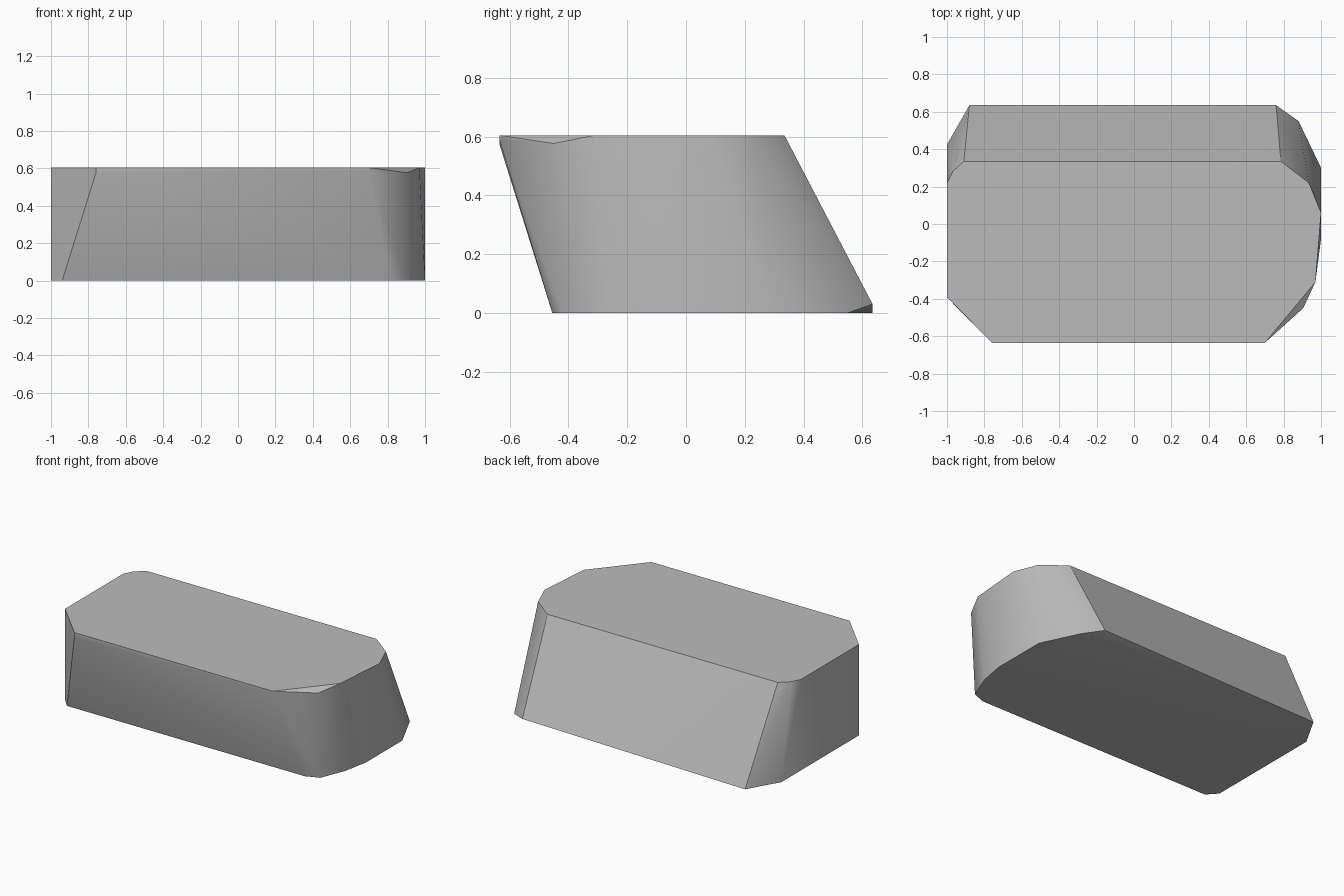
import bpy
import bmesh
import math

if "Cube" in bpy.data.objects:
    bpy.data.objects.remove(bpy.data.objects["Cube"], do_unlink=True)

HEIGHT = 0.605

# Flat grey stone
grey = bpy.data.materials.new("stone_grey")
grey.use_nodes = True
grey.diffuse_color = (0.5, 0.5, 0.5, 1)
grey.node_tree.nodes["Principled BSDF"].inputs["Base Color"].default_value = grey.diffuse_color

# Outlines of the top and the base, shifted against each other in y
top = [(-0.76, -0.635), (0.70, -0.635), (0.97, -0.31), (1.0, 0.06), (0.935, 0.22),
       (0.785, 0.335), (-0.91, 0.335), (-0.97, 0.28), (-1.0, 0.22), (-1.0, -0.39)]
base = [(-0.94, -0.455), (0.81, -0.455), (0.90, -0.42), (0.968, -0.25), (1.0, -0.08),
        (1.0, 0.30), (0.88, 0.55), (-0.88, 0.635), (-1.0, 0.425), (-1.0, -0.39)]

# Chipped corners: front lip, dropped front corner, lifted back corner
chips = [(-0.76, -0.635, 0.575), (0.70, -0.635, 0.59),
         (0.905, -0.45, 0.577), (0.76, 0.635, 0.03)]

points = [(x, y, HEIGHT) for x, y in top] + [(x, y, 0) for x, y in base] + chips

# Stretch a closed skin over the outlines
bm = bmesh.new()
for p in points:
    bm.verts.new(p)
hull = bmesh.ops.convex_hull(bm, input=bm.verts[:])
loose = [v for v in bm.verts if not v.link_faces]
bmesh.ops.delete(bm, geom=loose, context='VERTS')
bmesh.ops.dissolve_limit(bm, angle_limit=math.radians(0.5),
                         verts=bm.verts[:], edges=bm.edges[:])
bmesh.ops.recalc_face_normals(bm, faces=bm.faces[:])

mesh = bpy.data.meshes.new("stone_block")
bm.to_mesh(mesh)
bm.free()
mesh.materials.append(grey)
block = bpy.data.objects.new("stone_block", mesh)
bpy.context.collection.objects.link(block)

# Rounded sides, crisp rims
bpy.ops.object.select_all(action='DESELECT')
block.select_set(True)
bpy.context.view_layer.objects.active = block
bpy.ops.object.shade_smooth_by_angle(angle=math.radians(30))
